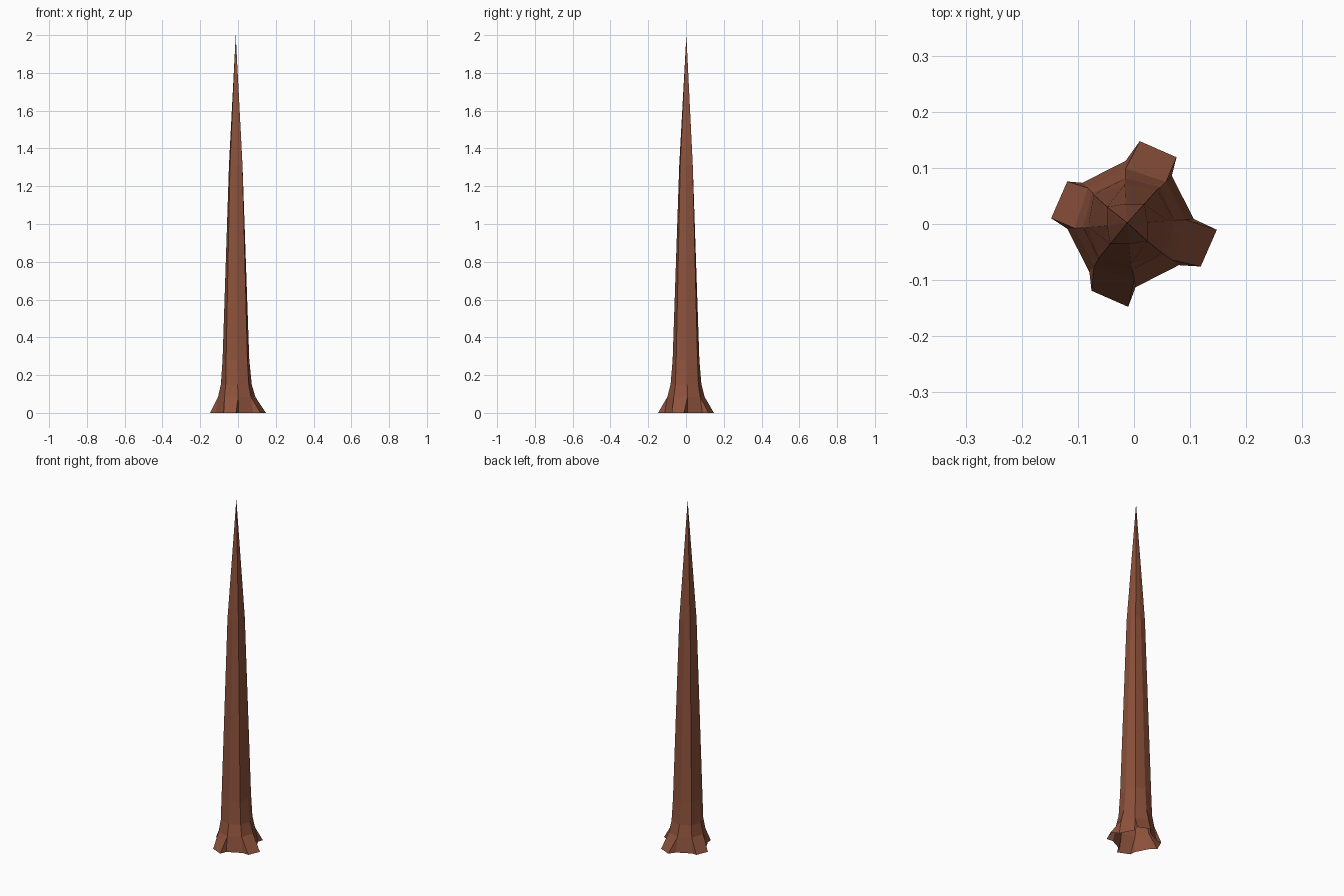
import bpy
import bmesh
from math import cos, sin, radians

cube = bpy.data.objects.get("Cube")
if cube:
    bpy.data.objects.remove(cube, do_unlink=True)

# Bark material
bark = bpy.data.materials.new("reddish_brown_bark")
bark.use_nodes = True
colour = (0.27, 0.085, 0.045, 1)
bark.diffuse_color = colour
bark.node_tree.nodes["Principled BSDF"].inputs["Base Color"].default_value = colour

bm = bmesh.new()
FIRST = 49.5  # angle of the first trunk corner
ROOT = 72     # angle of the first root


def polar(radius, angle, z, shift=0):
    a = radians(angle)
    return bm.verts.new((shift + radius * cos(a), radius * sin(a), z))


# Trunk rings: height, corner radius, mid-side radius, sideways lean
levels = [
    (0, 0.113, 0.113, -0.006),
    (0.085, 0.099, 0.099, -0.007),
    (0.15, 0.086, 0.082, -0.009),
    (0.28, 0.08, 0.071, -0.011),
    (1.31, 0.047, 0.036, -0.012),
]
rings = [[polar(side if i % 2 else corner, FIRST + 45 * i, z, lean)
          for i in range(8)] for z, corner, side, lean in levels]
apex = bm.verts.new((-0.012, 0.002, 2))

# Trunk walls; the lowest band is left open where roots grow out
for level, (low, high) in enumerate(zip(rings, rings[1:])):
    for i in range(8):
        j = (i + 1) % 8
        if level > 0 or i % 2:
            bm.faces.new((low[i], low[j], high[j], high[i]))

# Pointed top
for i in range(8):
    bm.faces.new((rings[-1][i], rings[-1][(i + 1) % 8], apex))

# Four flared roots with a sloped top and two side walls
for i in range(0, 8, 2):
    tip_a = polar(0.141, ROOT + 45 * i - 14.5, 0)
    tip_b = polar(0.148, ROOT + 45 * i + 14, 0)
    neck_a, neck_b = rings[0][i:i + 2]
    top_a, top_b = rings[1][i:i + 2]
    bm.faces.new((tip_a, tip_b, top_b, top_a))
    bm.faces.new((neck_a, tip_a, top_a))
    bm.faces.new((tip_b, neck_b, top_b))

mesh = bpy.data.meshes.new("tree_trunk")
bm.to_mesh(mesh)
bm.free()
mesh.materials.append(bark)
trunk = bpy.data.objects.new("tree_trunk", mesh)
bpy.context.collection.objects.link(trunk)
